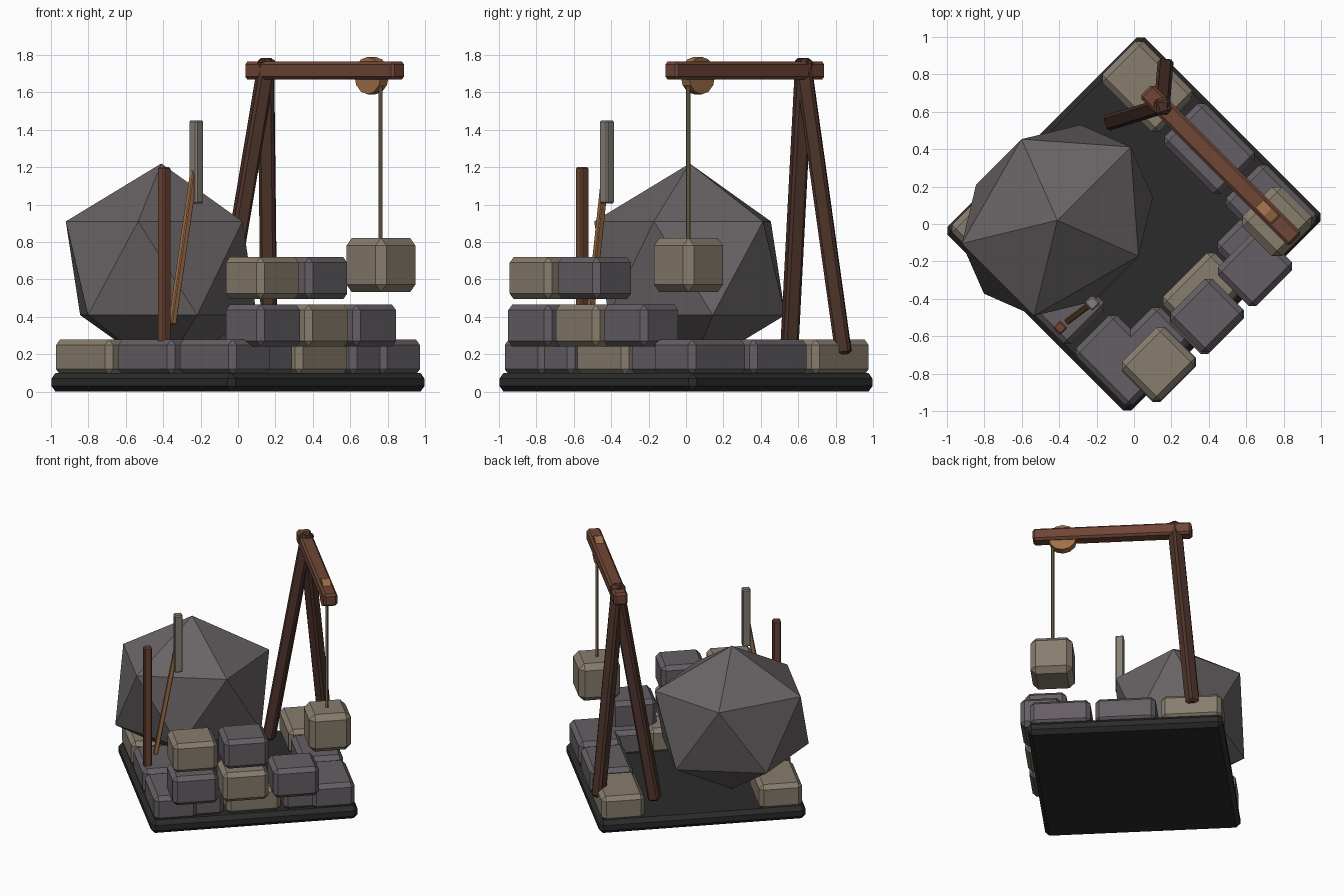
import bpy, bmesh, math
from mathutils import Matrix, Vector

if "Cube" in bpy.data.objects:
    bpy.data.objects.remove(bpy.data.objects["Cube"])

# The whole site is laid out square, then turned 45 degrees about z
TURN = Matrix.Rotation(math.radians(45), 4, 'Z')


def material(name, rgb):
    m = bpy.data.materials.new(name)
    m.diffuse_color = (*rgb, 1)
    m.use_nodes = True
    m.node_tree.nodes["Principled BSDF"].inputs["Base Color"].default_value = m.diffuse_color
    return m


CHARCOAL = material("charcoal", (0.024, 0.024, 0.024))
GREY = material("grey stone", (0.130, 0.114, 0.128))
BEIGE = material("beige stone", (0.245, 0.205, 0.155))
ROCK = material("boulder grey", (0.140, 0.125, 0.130))
DARK_WOOD = material("dark wood", (0.075, 0.034, 0.024))
RED_WOOD = material("red wood", (0.160, 0.061, 0.037))
TAN_WOOD = material("tan wood", (0.340, 0.160, 0.065))
ROPE = material("rope", (0.190, 0.155, 0.080))
PALE = material("pale stone", (0.240, 0.215, 0.180))


def finish(name, bm, mat, matrix):
    me = bpy.data.meshes.new(name)
    bmesh.ops.recalc_face_normals(bm, faces=bm.faces)
    bm.to_mesh(me)
    bm.free()
    me.materials.append(mat)
    ob = bpy.data.objects.new(name, me)
    ob.matrix_world = TURN @ matrix
    bpy.context.collection.objects.link(ob)
    return ob


def box(name, centre, size, mat, bevel=0.03, rot=Matrix()):
    """Chamfered box."""
    bm = bmesh.new()
    bmesh.ops.create_cube(bm, size=1)
    bmesh.ops.scale(bm, vec=size, verts=bm.verts)
    if bevel:
        bmesh.ops.bevel(bm, geom=bm.edges[:], offset=bevel, segments=1,
                        profile=0.5, affect='EDGES')
    return finish(name, bm, mat, Matrix.Translation(centre) @ rot)


def beam(name, a, b, width, mat, bevel=0.015):
    """Square timber running from a to b."""
    a, b = Vector(a), Vector(b)
    d = b - a
    rot = d.to_track_quat('Z', 'Y').to_matrix().to_4x4()
    return box(name, (a + b) / 2, (width, width, d.length), mat, bevel, rot)


def cylinder(name, centre, radius, depth, sides, mat, rot=Matrix()):
    bm = bmesh.new()
    bmesh.ops.create_cone(bm, cap_ends=True, segments=sides, radius1=radius,
                          radius2=radius, depth=depth)
    return finish(name, bm, mat, Matrix.Translation(centre) @ rot)


# Base slab
box("base_slab", (0, 0, 0.05), (1.49, 1.39, 0.10), CHARCOAL, 0.03)

# Bottom course: two side rows and the front row
for i, (y, left, right) in enumerate([(-0.465, GREY, GREY), (0, GREY, GREY), (0.47, BEIGE, BEIGE)]):
    box(f"left_row_stone_{i}", (-0.565, y, 0.185), (0.31, 0.43, 0.19), left)
    box(f"right_row_stone_{i}", (0.57, y, 0.185), (0.31, 0.43, 0.19), right)
for i, (x, mat) in enumerate([(-0.41, GREY), (0, BEIGE), (0.41, GREY)]):
    box(f"front_row_stone_{i}", (x, -0.52, 0.185), (0.39, 0.27, 0.19), mat)

# Upper courses of the wall
for i, (x, mat) in enumerate([(-0.437, GREY), (-0.075, BEIGE), (0.288, GREY)]):
    box(f"second_course_stone_{i}", (x, -0.627, 0.353), (0.33, 0.29, 0.225), mat)
for i, (x, mat) in enumerate([(-0.437, BEIGE), (-0.07, GREY)]):
    box(f"third_course_stone_{i}", (x, -0.621, 0.607), (0.32, 0.29, 0.225), mat)

# Boulder: a stretched twenty-sided rock
bm = bmesh.new()
bmesh.ops.create_icosphere(bm, subdivisions=1, radius=1)
bmesh.ops.scale(bm, vec=(0.62, 0.52, 0.56), verts=bm.verts)
finish("boulder", bm, ROCK, Matrix.Translation((-0.276, 0.304, 0.66)))

# Crane: two leaning legs and a cross beam
beam("crane_leg_outer", (0.714, 0.478, 0.20), (0.545, 0.335, 1.78), 0.085, DARK_WOOD)
beam("crane_leg_inner", (0.305, 0.47, 0.14), (0.56, 0.335, 1.78), 0.085, DARK_WOOD)
box("crane_beam", (0.55, -0.105, 1.717), (0.10, 1.13, 0.095), RED_WOOD, 0.015)

# Pulley, rope and hanging stone
cylinder("pulley", (0.55, -0.46, 1.69), 0.10, 0.06, 12, TAN_WOOD,
         Matrix.Rotation(math.radians(90), 4, 'Y'))
cylinder("rope", (0.548, -0.53, 1.24), 0.012, 0.90, 6, ROPE)
box("hanging_stone", (0.55, -0.531, 0.677), (0.30, 0.30, 0.29), BEIGE, 0.04)

# Tools propped beside the boulder
box("post", (-0.672, -0.113, 0.65), (0.055, 0.055, 1.10), RED_WOOD, 0.008)
beam("tool_handle", (-0.615, -0.117, 0.36), (-0.47, -0.138, 1.18), 0.034, TAN_WOOD, 0.005)
box("tool_head", (-0.457, -0.141, 1.228), (0.06, 0.06, 0.445), PALE, 0.008)
